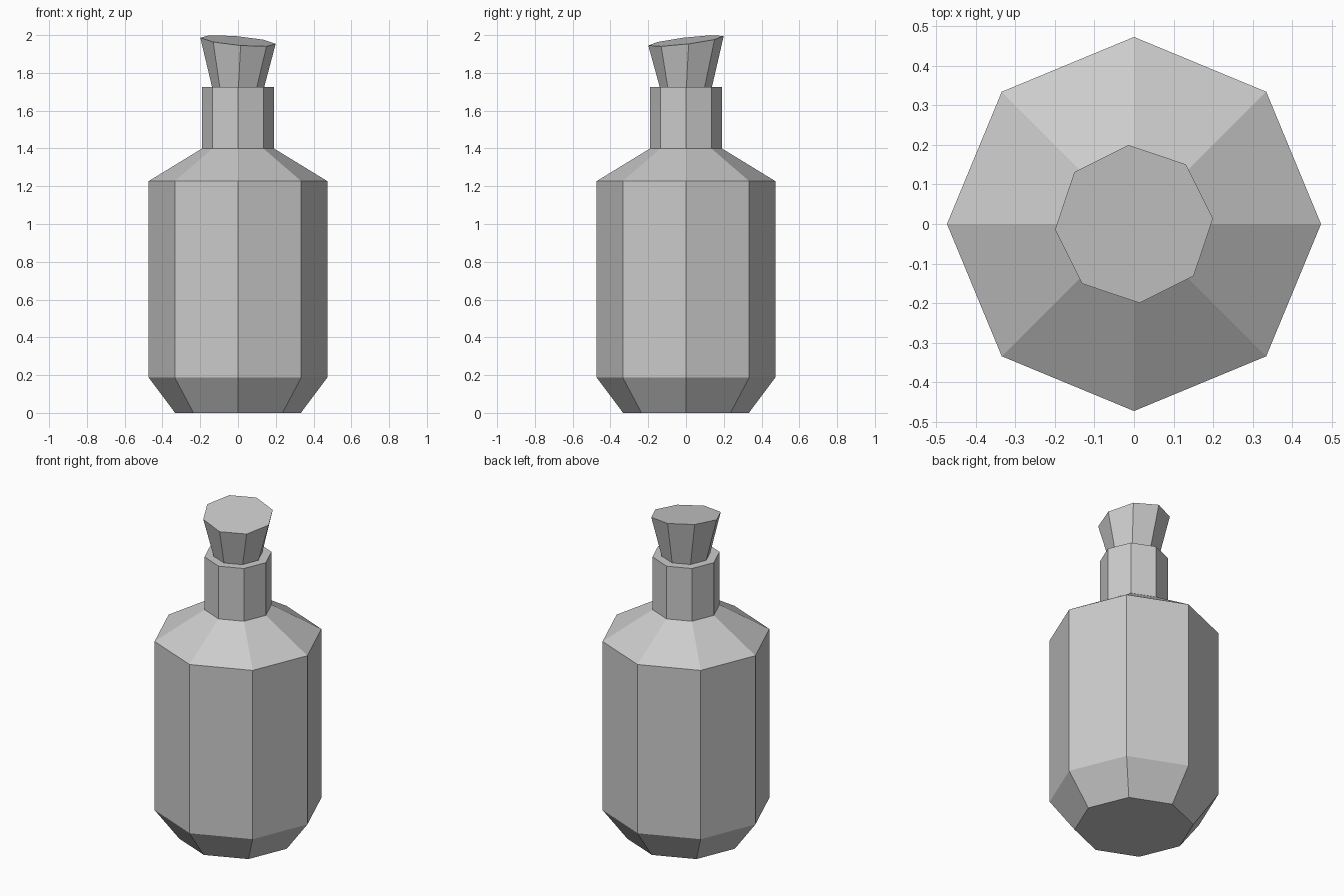
import bpy, bmesh
from math import cos, sin, pi, radians

if "Cube" in bpy.data.objects:
    bpy.data.objects.remove(bpy.data.objects["Cube"])

SIDES = 8


def ring(bm, radius, z, twist=0.0, slope=(0.0, 0.0)):
    """Octagonal ring, optionally twisted and tilted across x and y."""
    verts = []
    for i in range(SIDES):
        a = 2 * pi * i / SIDES + twist
        x, y = radius * cos(a), radius * sin(a)
        verts.append(bm.verts.new((x, y, z + slope[0] * x + slope[1] * y)))
    return verts


def loft(name, rings):
    """Closed flat-shaded solid through a stack of rings."""
    bm = bmesh.new()
    loops = [ring(bm, *r) for r in rings]
    for low, high in zip(loops, loops[1:]):
        for i in range(SIDES):
            j = (i + 1) % SIDES
            bm.faces.new((low[i], low[j], high[j], high[i]))
    bm.faces.new(loops[0][::-1])
    bm.faces.new(loops[-1])
    bmesh.ops.recalc_face_normals(bm, faces=bm.faces)
    mesh = bpy.data.meshes.new(name)
    bm.to_mesh(mesh)
    bm.free()
    obj = bpy.data.objects.new(name, mesh)
    bpy.context.collection.objects.link(obj)
    return obj


# Bottle: chamfered base, straight body, sloped shoulder, neck
loft("bottle", [(0.333, 0.0), (0.473, 0.187), (0.473, 1.227),
                (0.19, 1.40), (0.19, 1.725)])

# Stopper: flares upward, its top slightly twisted and tilted
loft("stopper", [(0.128, 1.685),
                 (0.2, 1.97, radians(4), (-0.09, 0.12))])
